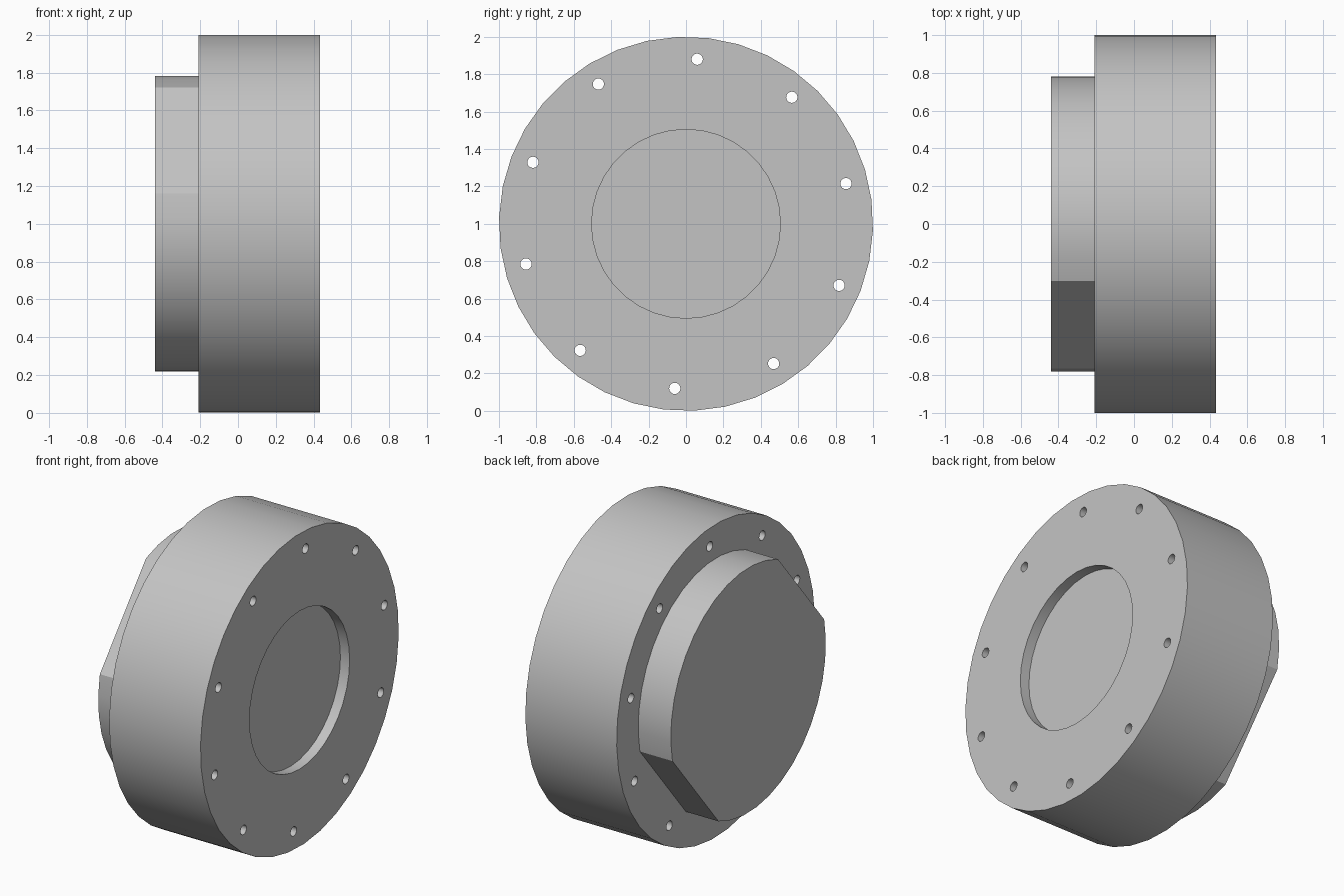
import bpy, bmesh
from math import sin, cos, radians

cube = bpy.data.objects.get("Cube")
if cube:
    bpy.data.objects.remove(cube, do_unlink=True)

# Single plain metal colour
metal = bpy.data.materials.new("light grey metal")
metal.use_nodes = True
GREY = (0.55, 0.55, 0.55, 1)
metal.diffuse_color = GREY
metal.node_tree.nodes["Principled BSDF"].inputs["Base Color"].default_value = GREY

AXIS_Z = 1.0  # height of the hub axis, which runs along x


def arc(radius, start, end, steps, closed=False):
    """Points (y, z) on an arc about the origin, angles in degrees."""
    count = steps if closed else steps + 1
    angles = [radians(start + (end - start) * i / steps) for i in range(count)]
    return [(radius * cos(a), radius * sin(a)) for a in angles]


def circle(radius, sides, phase=0):
    return arc(radius, phase, phase + 360, sides, closed=True)


def extrude_x(name, outlines, x0, x1):
    """Solid prisms along x, one for each outline."""
    bm = bmesh.new()
    for points in outlines:
        face = bm.faces.new([bm.verts.new((x0, y, AXIS_Z + z)) for y, z in points])
        new = bmesh.ops.extrude_face_region(bm, geom=[face])["geom"]
        bmesh.ops.translate(bm, vec=(x1 - x0, 0, 0),
                            verts=[g for g in new if isinstance(g, bmesh.types.BMVert)])
    bmesh.ops.recalc_face_normals(bm, faces=bm.faces)
    mesh = bpy.data.meshes.new(name)
    bm.to_mesh(mesh)
    bm.free()
    mesh.materials.append(metal)
    obj = bpy.data.objects.new(name, mesh)
    bpy.context.collection.objects.link(obj)
    return obj


def activate(obj):
    bpy.ops.object.select_all(action='DESELECT')
    obj.select_set(True)
    bpy.context.view_layer.objects.active = obj


def cut(obj, cutter):
    cutter.hide_render = True
    mod = obj.modifiers.new("cut", 'BOOLEAN')
    mod.operation = 'DIFFERENCE'
    mod.solver = 'EXACT'
    mod.object = cutter
    activate(obj)
    bpy.ops.object.modifier_apply(modifier=mod.name)
    bpy.data.objects.remove(cutter, do_unlink=True)


# Main disc
disc = extrude_x("main_disc", [circle(1.0, 38, 16.85)], -0.21, 0.435)

# Shallow round recess in the outer face
cut(disc, extrude_x("recess_cutter", [circle(0.505, 36)], 0.37, 0.6))

# Ring of ten through holes
holes = []
for i in range(10):
    a = radians(14.1 + 36 * i)
    holes.append([(y + 0.882 * cos(a), z + 0.882 * sin(a)) for y, z in circle(0.03, 24)])
cut(disc, extrude_x("hole_cutter", holes, -0.6, 0.8))

# Boss with two opposite flats
half = arc(0.782, -11.8, 112.6, 13)
boss = extrude_x("flatted_boss", [half + [(-y, -z) for y, z in half]], -0.44, -0.2)

for obj in (disc, boss):
    activate(obj)
    bpy.ops.object.shade_smooth_by_angle(angle=radians(20))
